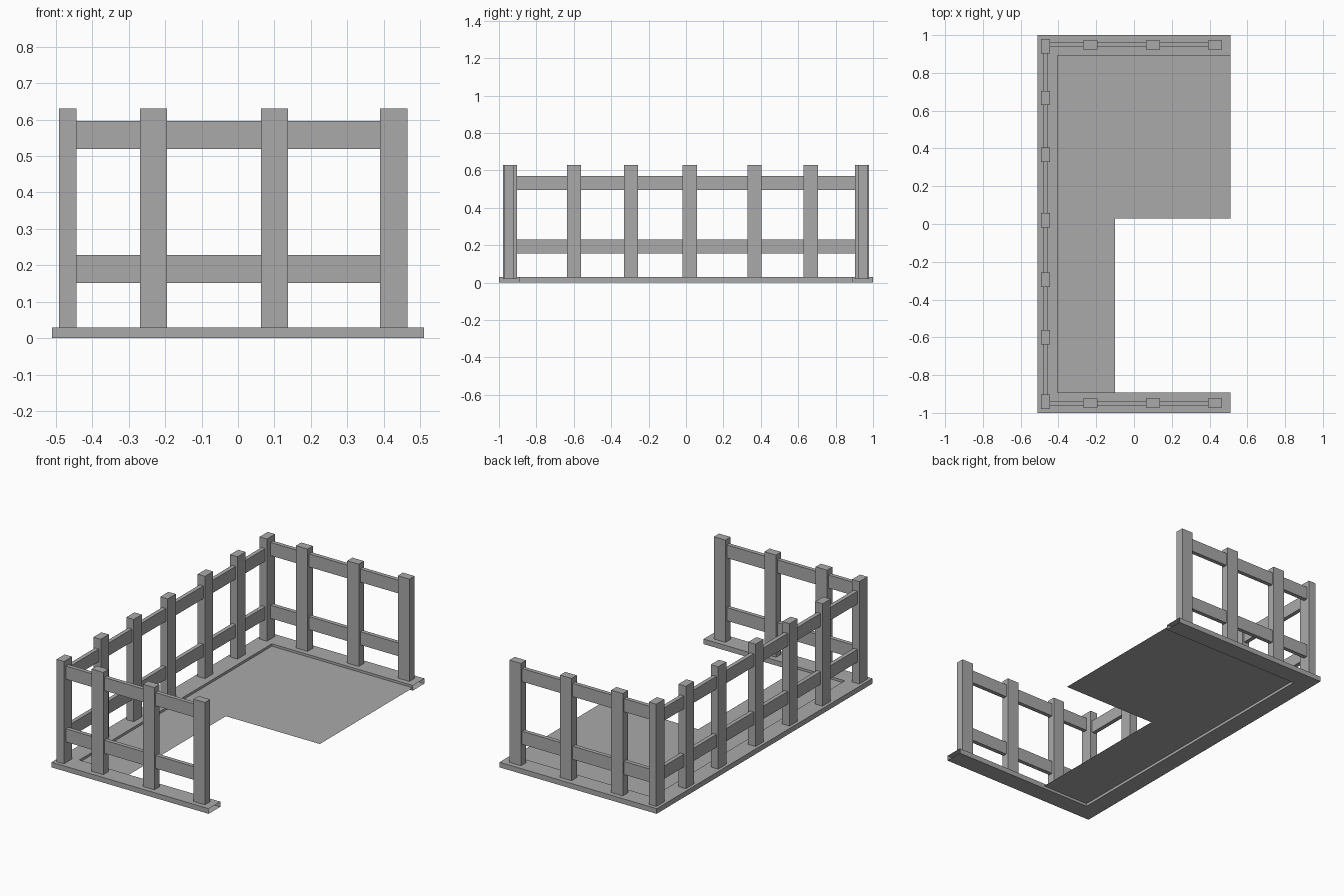
import bpy, bmesh

cube = bpy.data.objects.get("Cube")
if cube:
    bpy.data.objects.remove(cube, do_unlink=True)

grey = bpy.data.materials.new("mid_grey")
grey.use_nodes = True
grey.diffuse_color = (0.4, 0.4, 0.4, 1)
grey.node_tree.nodes["Principled BSDF"].inputs["Base Color"].default_value = (0.4, 0.4, 0.4, 1)


def add_object(name, bm):
    mesh = bpy.data.meshes.new(name)
    bm.to_mesh(mesh)
    bm.free()
    mesh.materials.append(grey)
    obj = bpy.data.objects.new(name, mesh)
    bpy.context.collection.objects.link(obj)
    return obj


def box(name, x, y, z):
    """Box spanning the (low, high) range on each axis."""
    bm = bmesh.new()
    bmesh.ops.create_cube(bm, size=1)
    for v in bm.verts:
        for i, (low, high) in enumerate((x, y, z)):
            v.co[i] = low if v.co[i] < 0 else high
    return add_object(name, bm)


def around(centre, size):
    return (centre - size / 2, centre + size / 2)


def plan(bm, outline, z):
    return bm.faces.new([bm.verts.new((x, y, z)) for x, y in outline])


END, INNER_X, INNER_Y = 0.51, -0.405, 0.892
BASE, TOP, WIDE, THIN, RAIL = 0.02, 0.63, 0.075, 0.048, 0.024

# Hollow kerb in a C shape, open at its two ends
bm = bmesh.new()
face = plan(bm, [(END, -1), (END, -INNER_Y), (INNER_X, -INNER_Y), (INNER_X, INNER_Y),
                 (END, INNER_Y), (END, 1), (-END, 1), (-END, -1)], 0)
ext = bmesh.ops.extrude_face_region(bm, geom=[face], use_keep_orig=True)
for v in ext["geom"]:
    if isinstance(v, bmesh.types.BMVert):
        v.co.z = 0.03
bmesh.ops.recalc_face_normals(bm, faces=bm.faces)
ends = [f for f in bm.faces if all(abs(v.co.x - END) < 1e-4 for v in f.verts)]
bmesh.ops.delete(bm, geom=ends, context='FACES')
add_object("kerb", bm)

# Thin L-shaped floor sheet
bm = bmesh.new()
plan(bm, [(INNER_X, -INNER_Y), (-0.1, -INNER_Y), (-0.1, 0.03), (END, 0.03),
          (END, INNER_Y), (INNER_X, INNER_Y)], 0.016)
add_object("floor", bm)

# Front and back fences
for side, sign in (("front", -1), ("back", 1)):
    y = sign * 0.947
    box(side + "_corner_post", around(-0.468, THIN), around(sign * 0.941, WIDE), (BASE, TOP))
    for i, x in enumerate((-0.232, 0.1, 0.428)):
        box(f"{side}_post_{i + 1}", around(x, WIDE), around(y, THIN), (BASE, TOP))
    for level, z in (("lower", 0.19), ("upper", 0.558)):
        box(f"{side}_{level}_rail", (-0.46, 0.42), around(sign * 0.949, RAIL), around(z, 0.077))

# Long side fence
for i, y in enumerate((-0.6, -0.295, 0.02, 0.367, 0.667)):
    box(f"side_post_{i + 1}", around(-0.468, THIN), around(y, WIDE), (BASE, TOP))
for level, z in (("lower", 0.192), ("upper", 0.533)):
    box(f"side_{level}_rail", around(-0.468, RAIL), (-0.92, 0.92), around(z, 0.075))
